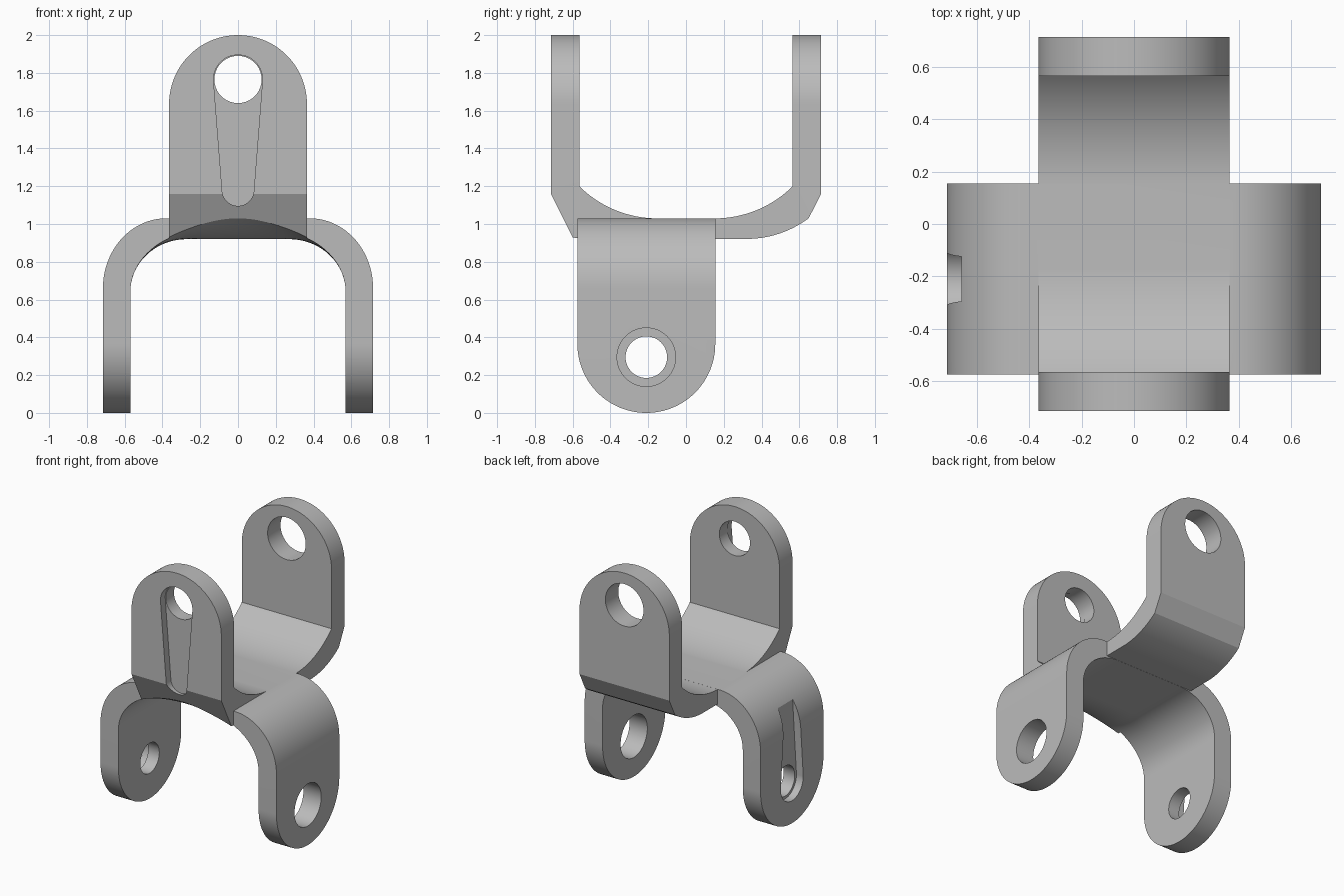
import bpy, bmesh, math

if "Cube" in bpy.data.objects:
    bpy.data.objects.remove(bpy.data.objects["Cube"])

grey = bpy.data.materials.new("plain grey")
grey.diffuse_color = (0.5, 0.5, 0.5, 1)
grey.use_nodes = True
grey.node_tree.nodes["Principled BSDF"].inputs["Base Color"].default_value = grey.diffuse_color


def arc(cx, cz, rx, rz, a0, a1, n=32):
    return [(cx + rx * math.cos(math.radians(a0 + (a1 - a0) * i / n)),
             cz + rz * math.sin(math.radians(a0 + (a1 - a0) * i / n))) for i in range(n + 1)]


def loft(name, rings):
    """Closed solid through rings of 3D points."""
    bm = bmesh.new()
    vs = [[bm.verts.new(p) for p in r] for r in rings]
    for a, b in zip(vs, vs[1:]):
        for i in range(len(a)):
            j = (i + 1) % len(a)
            bm.faces.new((a[i], a[j], b[j], b[i]))
    bm.faces.new(vs[0])
    bm.faces.new(vs[-1])
    bmesh.ops.recalc_face_normals(bm, faces=bm.faces)
    me = bpy.data.meshes.new(name)
    bm.to_mesh(me)
    bm.free()
    ob = bpy.data.objects.new(name, me)
    bpy.context.collection.objects.link(ob)
    return ob


def prism(name, pts, axis, lo, hi):
    """Extrude a 2D outline along x (points are y,z) or y (points are x,z)."""
    put = (lambda p, t: (t, p[0], p[1])) if axis == "x" else (lambda p, t: (p[0], t, p[1]))
    return loft(name, [[put(p, t) for p in pts] for t in (lo, hi)])


def boolean(ob, other, op):
    m = ob.modifiers.new("bool", "BOOLEAN")
    m.object, m.operation, m.solver = other, op, "EXACT"
    dg = bpy.context.evaluated_depsgraph_get()
    me = bpy.data.meshes.new_from_object(ob.evaluated_get(dg))
    ob.modifiers.clear()
    ob.data = me
    bpy.data.objects.remove(other)


def groove(c, z_big, z_small, axis, lo, hi):
    """Tapered slot with round ends."""
    s = 1 if z_big > z_small else -1
    pts = arc(c, z_big, 0.13, 0.13 * s, 0, 180) + arc(c, z_small, 0.084, 0.084 * s, 180, 360)
    return prism("groove_cutter", pts, axis, lo, hi)


# Upper fork: U profile in the y-z plane, bottom left full at the front for the arch cut
R_in, R_out = 0.591, 0.55
e_in = math.degrees(math.asin(0.415 / R_in))
e_out = math.degrees(math.asin(0.33 / R_out))
profile = [(-0.715, 2.2), (-0.715, 1.16), (-0.585, 0.90), (0, 0.90), (0, 0.921)]
profile += arc(0.32, 0.921 + R_out, R_out, R_out, -90, -90 + e_out, 20)
profile += [(0.715, 1.16), (0.715, 2.2), (0.565, 2.2)]
profile += arc(0.15, 1.0295 + R_in, R_in, R_in, -90 + e_in, -90, 24)
profile += arc(-0.15, 1.0295 + R_in, R_in, R_in, -90, -90 - e_in, 24)
profile += [(-0.565, 2.2)]
upper = prism("upper_fork", profile, "x", -0.5, 0.5)
outline = arc(0, 1.635, 0.365, 0.365, 0, 180, 64) + [(-0.365, 0.5), (0.365, 0.5)]
boolean(upper, prism("upper_outline", outline, "y", -1, 1), "INTERSECT")

# Lower fork: outer block with rounded shoulders and rounded arm ends
block = [(-0.715, -0.2), (0.715, -0.2)]
block += arc(0.38, 0.66, 0.335, 0.37, 0, 90) + arc(-0.38, 0.66, 0.335, 0.37, 90, 180)
body = prism("double_fork_joint", block, "y", -0.8, 0.5)
outline = arc(-0.21, 0.365, 0.365, 0.365, 180, 360, 64) + [(0.155, 1.5), (-0.575, 1.5)]
boolean(body, prism("lower_outline", outline, "x", -1, 1), "INTERSECT")
boolean(body, upper, "UNION")

# Arch between the lower arms, flaring upwards towards the front
rings = []
for y in [-0.85] + [-0.65 + 0.33 * i / 12 for i in range(13)] + [0.25]:
    d = min(max(-y - 0.32, 0), 0.33)
    w = (R_out - math.sqrt(R_out ** 2 - d * d)) / 0.11
    ring = [(-0.57, y, -0.1), (0.57, y, -0.1)]
    for x, z_front in arc(0, 0.64, 0.57, 0.39, 0, 180, 56):
        k = max(abs(x) - 0.27, 0) / 0.3
        z_back = 0.64 + 0.28 * math.sqrt(max(0, 1 - k * k))
        ring.append((x, y, z_back + (z_front - z_back) * min(w, 1)))
    rings.append(ring)
boolean(body, loft("arch_cutter", rings), "DIFFERENCE")

# Pin holes: smaller in the grooved arms, larger in the plain arms
for c, z, r, axis, lo, hi in ((0, 1.765, 0.125, "y", -0.9, -0.4), (0, 1.765, 0.155, "y", 0.4, 0.9),
                              (-0.21, 0.295, 0.11, "x", -0.9, -0.4), (-0.21, 0.295, 0.155, "x", 0.4, 0.9)):
    boolean(body, prism("hole_cutter", arc(c, z, r, r, 0, 354.375, 63), axis, lo, hi), "DIFFERENCE")

# Lead-in grooves on the front arm and the left arm
boolean(body, groove(0, 1.765, 1.18, "y", -0.9, -0.66), "DIFFERENCE")
boolean(body, groove(-0.21, 0.295, 0.88, "x", -0.9, -0.66), "DIFFERENCE")

body.data.materials.clear()
body.data.materials.append(grey)
for p in body.data.polygons:
    p.material_index = 0
bpy.context.view_layer.objects.active = body
body.select_set(True)
bpy.ops.object.shade_smooth_by_angle(angle=math.radians(25))
